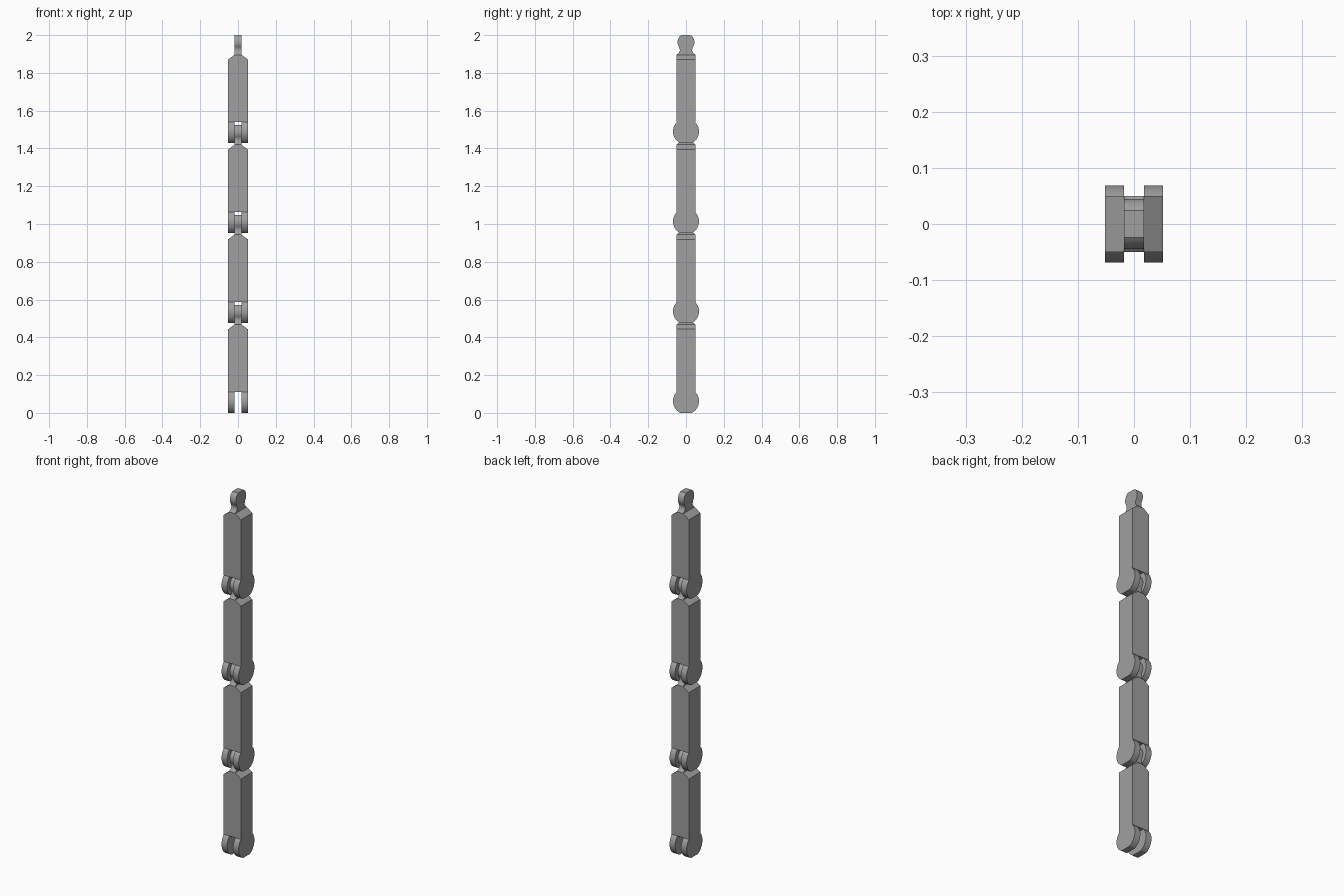
import bpy, bmesh, math

if "Cube" in bpy.data.objects:
    bpy.data.objects.remove(bpy.data.objects["Cube"])

LINKS, PITCH = 4, 0.476
HALF_W, HALF_D, SLOT = 0.052, 0.05, 0.018   # link half width, half depth, half slot
CLEVIS_TOP, SHOULDER, NECK = 0.111, 0.443, 0.468

steel = bpy.data.materials.new("grey steel")
steel.diffuse_color = (0.35, 0.35, 0.35, 1)
steel.use_nodes = True
steel.node_tree.nodes["Principled BSDF"].inputs["Base Color"].default_value = steel.diffuse_color


def prism(name, outline, lo, hi, axis, open_z=None):
    """Extrude a (u, z) outline along x or y; drop the hidden face at open_z."""
    bm = bmesh.new()
    place = (lambda u, z: (lo, u, z)) if axis == 'x' else (lambda u, z: (u, lo, z))
    face = bm.faces.new([bm.verts.new(place(u, z)) for u, z in outline])
    ext = bmesh.ops.extrude_face_region(bm, geom=[face])
    moved = [v for v in ext['geom'] if isinstance(v, bmesh.types.BMVert)]
    vec = (hi - lo, 0, 0) if axis == 'x' else (0, hi - lo, 0)
    bmesh.ops.translate(bm, verts=moved, vec=vec)
    bmesh.ops.recalc_face_normals(bm, faces=bm.faces)
    if open_z is not None:
        hidden = [f for f in bm.faces if all(abs(v.co.z - open_z) < 1e-5 for v in f.verts)]
        bmesh.ops.delete(bm, geom=hidden, context='FACES_ONLY')
    mesh = bpy.data.meshes.new(name)
    bm.to_mesh(mesh)
    bm.free()
    mesh.materials.append(steel)
    mesh.shade_smooth()
    mesh.set_sharp_from_angle(angle=math.radians(30))
    return mesh


def arc(cz, r, a0, a1, n):
    """Points on a circle about (0, cz), angles in degrees from +u."""
    return [(r * math.cos(math.radians(a0 + (a1 - a0) * i / n)),
             cz + r * math.sin(math.radians(a0 + (a1 - a0) * i / n))) for i in range(n + 1)]


def mirrored(half):
    return half + [(-u, z) for u, z in reversed(half)]


# Main bar with tapered shoulders
body = prism("link_body", mirrored([(HALF_W, CLEVIS_TOP), (HALF_W, SHOULDER), (SLOT, NECK)]),
             -HALF_D, HALF_D, 'y')

# Rounded fork plates with a flat foot
low = math.degrees(math.asin(-0.062 / 0.069))
high = math.degrees(math.asin((CLEVIS_TOP - 0.062) / 0.069))
fork = mirrored(arc(0.062, 0.069, low, high, 12))
left = prism("fork_plate_left", fork, -HALF_W, -SLOT, 'x', CLEVIS_TOP)
right = prism("fork_plate_right", fork, SLOT, HALF_W, 'x', CLEVIS_TOP)

# Tongue: waisted neck and rounded, flat-topped head
tongue = prism("tongue", mirrored([(0.05, NECK), (0.038, 0.478), (0.033, 0.487), (0.033, 0.496)]
                                  + arc(0.534, 0.045, -40, 57.6, 10)),
               -SLOT, SLOT, 'x', NECK)

# Chain of identical links
for i in range(LINKS):
    for mesh in (body, left, right, tongue):
        obj = bpy.data.objects.new(f"{mesh.name}_{i + 1}", mesh)
        obj.location.z = i * PITCH
        bpy.context.collection.objects.link(obj)
